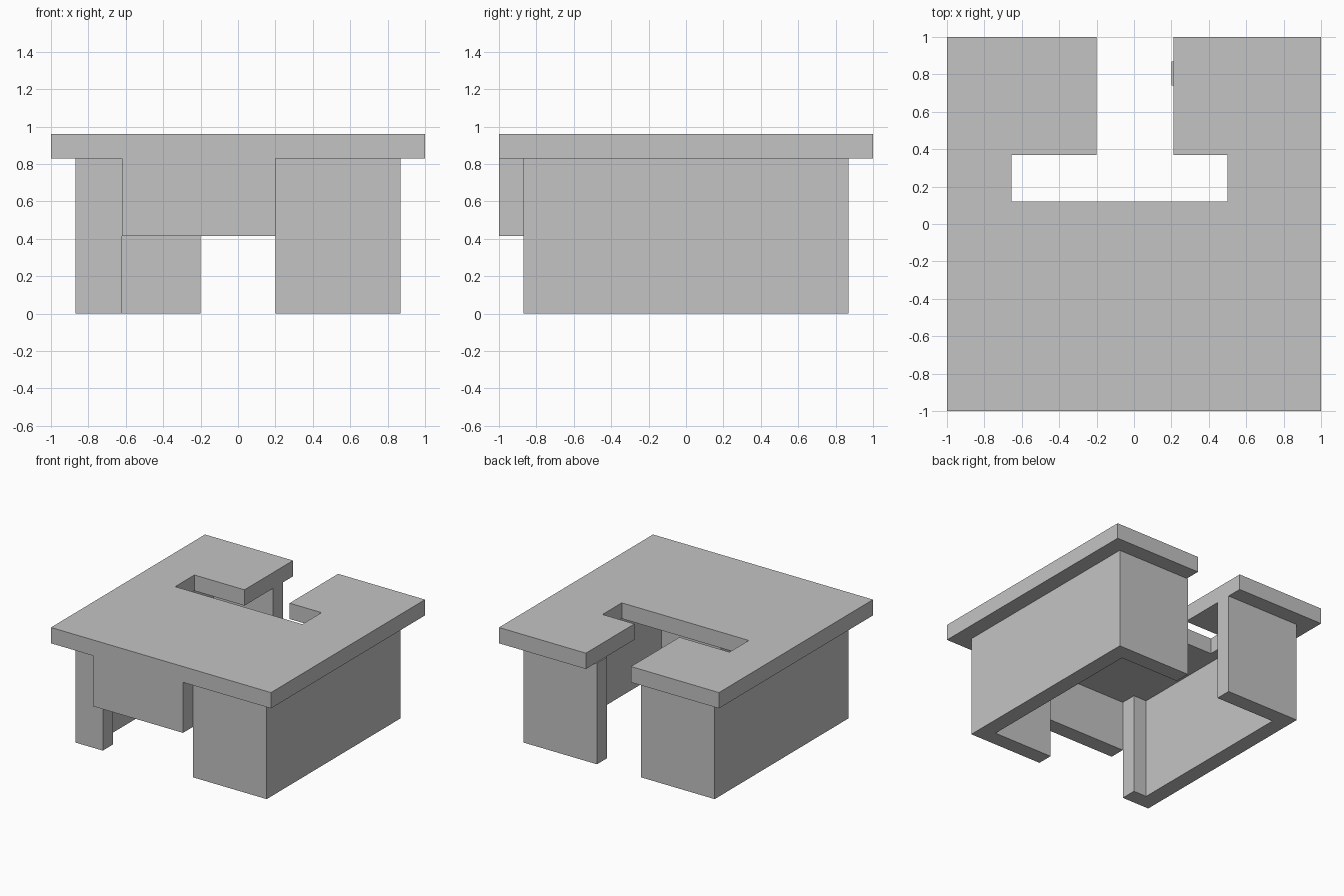
import bpy
import bmesh
from mathutils import Vector

cube = bpy.data.objects.get("Cube")
if cube:
    bpy.data.objects.remove(cube, do_unlink=True)

# Single plain grey
grey = bpy.data.materials.new("plain grey")
grey.use_nodes = True
colour = (0.55, 0.55, 0.55, 1)
grey.diffuse_color = colour
grey.node_tree.nodes["Principled BSDF"].inputs["Base Color"].default_value = colour

HALF = 1.0            # half width of the top slab
WALL = 0.87           # outer face of the walls
INNER = 0.74          # inner face of the walls
GAP = 0.2             # half width of the front and back openings
STUB = 0.62           # end of the short front return
SLAB_Z, TOP_Z = 0.83, 0.96
PANEL_Z = 0.415


def extrude_plan(name, plan, z0, z1):
    """Extrude a floor-plan outline between two heights."""
    bm = bmesh.new()
    face = bm.faces.new([bm.verts.new((x, y, z0)) for x, y in plan])
    result = bmesh.ops.extrude_face_region(bm, geom=[face])
    verts = [v for v in result["geom"] if isinstance(v, bmesh.types.BMVert)]
    bmesh.ops.translate(bm, verts=verts, vec=Vector((0, 0, z1 - z0)))
    bmesh.ops.recalc_face_normals(bm, faces=bm.faces)
    mesh = bpy.data.meshes.new(name)
    bm.to_mesh(mesh)
    bm.free()
    mesh.materials.append(grey)
    obj = bpy.data.objects.new(name, mesh)
    bpy.context.collection.objects.link(obj)
    return obj


def wall_plan(side, front_end):
    """C-shaped wall: front return, long side, back return."""
    plan = [(front_end, -WALL), (WALL, -WALL), (WALL, WALL), (GAP, WALL),
            (GAP, INNER), (INNER, INNER), (INNER, -INNER), (front_end, -INNER)]
    return [(side * x, y) for x, y in plan]


# Top slab with the T-shaped cut from the back edge
slab_plan = [(-HALF, -HALF), (HALF, -HALF), (HALF, HALF), (0.21, HALF),
             (0.21, 0.37), (0.5, 0.37), (0.5, 0.12), (-0.655, 0.12),
             (-0.655, 0.37), (-GAP, 0.37), (-GAP, HALF), (-HALF, HALF)]
extrude_plan("top_slab", slab_plan, SLAB_Z, TOP_Z)

# Walls on both sides
extrude_plan("left_wall", wall_plan(1, GAP), 0, SLAB_Z)
extrude_plan("right_wall", wall_plan(-1, STUB), 0, SLAB_Z)

# Panel hanging from the front edge of the slab
panel_plan = [(-STUB, -HALF), (GAP, -HALF), (GAP, -WALL), (-STUB, -WALL)]
extrude_plan("front_panel", panel_plan, PANEL_Z, SLAB_Z)
